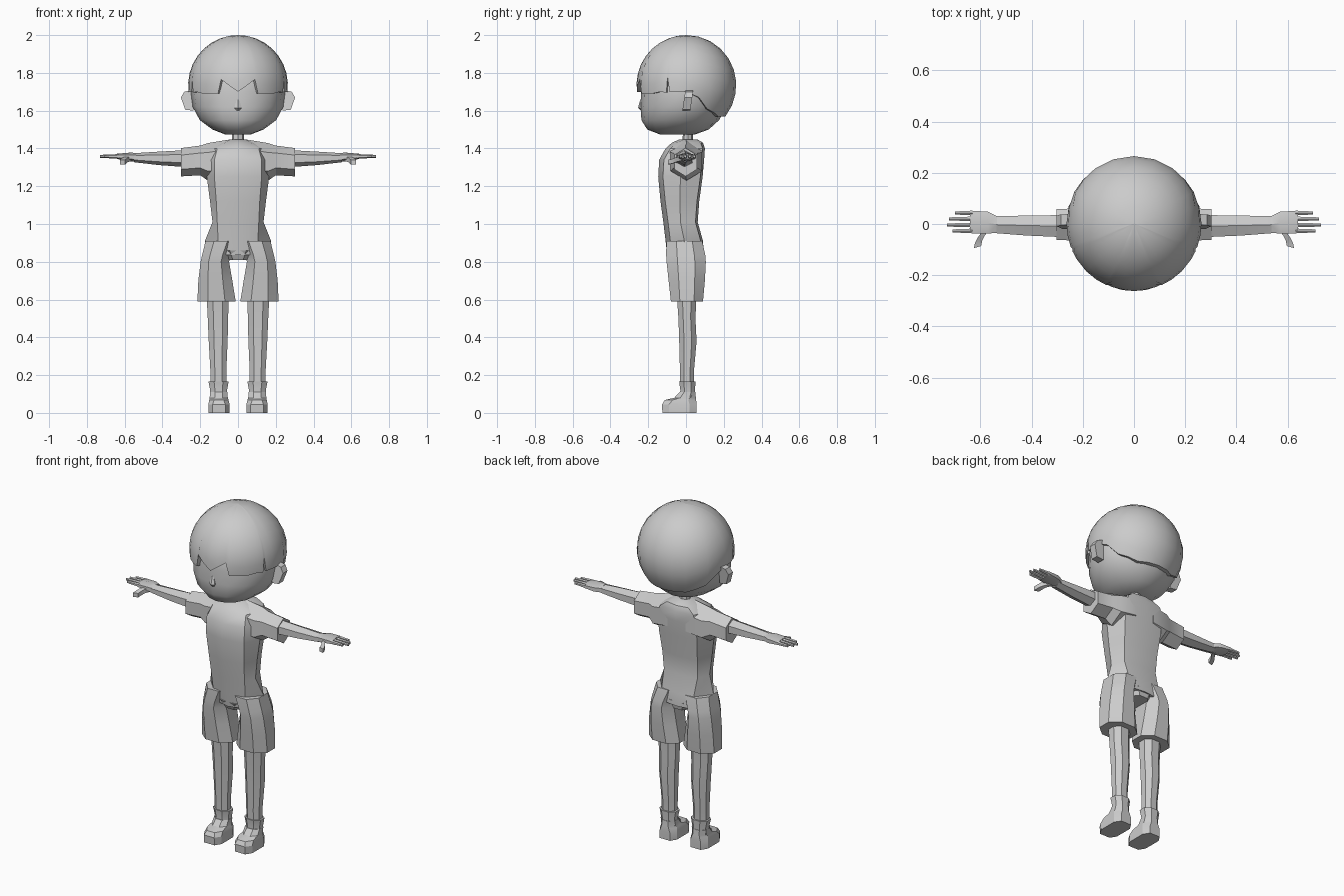
import bpy, bmesh, math
from math import sin, cos, radians, pi

if "Cube" in bpy.data.objects:
    bpy.data.objects.remove(bpy.data.objects["Cube"])

grey = bpy.data.materials.new("light grey")
grey.diffuse_color = (0.6, 0.6, 0.6, 1)
grey.use_nodes = True
grey.node_tree.nodes["Principled BSDF"].inputs["Base Color"].default_value = grey.diffuse_color


def loft(name, rings, mirror=False, caps=True, closed=True, angle=30):
    """Skin a list of point rings, optionally mirrored across x = 0."""
    bm = bmesh.new()
    vr = [[bm.verts.new(p) for p in r] for r in rings]
    n = len(vr[0])
    for a, b in zip(vr, vr[1:]):
        for i in range(n if closed else n - 1):
            j = (i + 1) % n
            bm.faces.new((a[i], a[j], b[j], b[i]))
    if caps:
        bm.faces.new(vr[0])
        bm.faces.new(vr[-1])
    bmesh.ops.remove_doubles(bm, verts=bm.verts, dist=0.0005)
    bmesh.ops.recalc_face_normals(bm, faces=bm.faces)
    me = bpy.data.meshes.new(name)
    bm.to_mesh(me)
    bm.free()
    me.materials.append(grey)
    ob = bpy.data.objects.new(name, me)
    bpy.context.collection.objects.link(ob)
    if mirror:
        ob.modifiers.new("mirror", 'MIRROR').merge_threshold = 0.001
    bpy.ops.object.select_all(action='DESELECT')
    ob.select_set(True)
    bpy.context.view_layer.objects.active = ob
    bpy.ops.object.shade_smooth_by_angle(angle=radians(angle))
    return ob


def oval(z, rx, yf, yb, n=16, cx=0):
    """Horizontal ring between front yf and back yb."""
    cy, ry = (yf + yb) / 2, (yb - yf) / 2
    return [(cx + rx * sin(2 * pi * i / n), cy - ry * cos(2 * pi * i / n), z) for i in range(n)]


def body_ring(z, w, a, yf, yb):
    """Eight-sided trunk ring: half width w, front panel half width a."""
    ym = (yf + yb) / 2
    return [(0, yf, z), (a, yf + 0.025, z), (w, ym, z), (a, yb - 0.012, z),
            (0, yb, z), (-a, yb - 0.012, z), (-w, ym, z), (-a, yf + 0.025, z)]


def leg_ring(z, x0, x1, yf, yb, c=0.28):
    """Chamfered box ring from x0 to x1."""
    cx, cy = (x1 - x0) * c, (yb - yf) * c
    return [(x0 + cx, yf, z), (x1 - cx, yf, z), (x1, yf + cy, z), (x1, yb - cy, z),
            (x1 - cx, yb, z), (x0 + cx, yb, z), (x0, yb - cy, z), (x0, yf + cy, z)]


def arm_ring(x, y0, y1, z0, z1, c=0.25):
    """Hexagonal ring across the arm, with points at top and bottom."""
    ym, h = (y0 + y1) / 2, (z1 - z0) * c
    return [(x, ym, z0), (x, y1, z0 + h), (x, y1, z1 - h), (x, ym, z1), (x, y0, z1 - h), (x, y0, z0 + h)]


# Head below the hair
loft("head", [oval(*s) for s in [
    (1.475, .07, -.14, .05), (1.50, .135, -.205, .12), (1.55, .202, -.236, .175),
    (1.62, .24, -.241, .213), (1.70, .25, -.238, .225), (1.80, .24, -.23, .22),
    (1.88, .17, -.17, .17)]], angle=50)
loft("nose", [oval(1.598, .008, -.238, -.225, 6), oval(1.615, .022, -.254, -.22, 6),
              oval(1.66, .008, -.242, -.22, 6)])

# Hair dome with a jagged fringe and a sloping nape
hairline = [(0, 1.70), (20, 1.765), (24, 1.69), (45, 1.69), (58, 1.70), (66, 1.695), (67.5, 1.78),
            (70, 1.70), (90, 1.70), (105, 1.67), (118, 1.61), (145, 1.57), (180, 1.57)]
columns = [0, 10, 20, 24, 34, 45, 58, 66, 67.5, 70, 80, 90, 105, 118, 131, 145, 162, 180]


def line_z(t):
    for (t0, z0), (t1, z1) in zip(hairline, hairline[1:]):
        if t <= t1:
            return z0 + (z1 - z0) * (t - t0) / (t1 - t0)


def hair_point(t, phi, k=1.0):
    r, a = 0.264 * k * cos(phi), radians(t)
    return (r * sin(a), 0.002 - r * cos(a), 1.735 + 0.265 * sin(phi))


rows = 9
strands = []
for t in columns:
    end = math.asin((line_z(t) - 1.735) / 0.265)
    phis = [pi / 2 + (end - pi / 2) * i / rows for i in range(rows + 1)]
    strands.append([hair_point(t, p) for p in phis] + [hair_point(t, end, 0.88)])
loft("hair", strands, mirror=True, caps=False, closed=False, angle=40)

# Ears
ear = [(.235, 1.60), (.28, 1.605), (.302, 1.67), (.285, 1.70), (.245, 1.71)]
loft("ear", [[(x, y + (z - 1.65) * .15, z) for x, z in ear] for y in (-.012, .03)], mirror=True)

# Neck and trunk
loft("neck", [oval(1.40, .035, -.02, .04, 8), oval(1.52, .03, -.015, .035, 8)])
loft("trunk", [body_ring(*s) for s in [
    (.835, .15, .09, -.10, .095), (.91, .175, .105, -.108, .09), (1.01, .135, .11, -.12, .062),
    (1.12, .148, .115, -.135, .07), (1.25, .165, .125, -.147, .088), (1.34, .17, .125, -.142, .096),
    (1.40, .15, .11, -.108, .10), (1.43, .09, .07, -.075, .09), (1.448, .045, .035, -.035, .06)]])

# Sleeves
loft("sleeve", [arm_ring(*s) for s in [
    (.06, -.09, .09, 1.24, 1.445), (.16, -.08, .085, 1.23, 1.428),
    (.20, -.066, .062, 1.258, 1.415), (.302, -.062, .058, 1.252, 1.402)]], mirror=True)

# Shorts
loft("shorts_leg", [leg_ring(*s) for s in [
    (.59, .012, .215, -.08, .09), (.70, .03, .21, -.092, .10), (.80, .047, .198, -.103, .105),
    (.835, .04, .19, -.105, .102), (.91, .01, .172, -.104, .086)]], mirror=True)
loft("crotch", [leg_ring(.81, -.062, .062, -.075, .08), leg_ring(.86, -.1, .1, -.1, .09)])

# Bare legs, socks and shoes
loft("leg", [leg_ring(*s) for s in [
    (.13, .062, .146, -.03, .042), (.22, .062, .146, -.032, .042), (.38, .055, .155, -.036, .056),
    (.50, .052, .16, -.04, .05), (.64, .05, .167, -.05, .056)]], mirror=True)
loft("sock", [leg_ring(*s) for s in [
    (.08, .057, .147, -.034, .048), (.12, .058, .147, -.03, .048), (.165, .05, .156, -.036, .05)]],
    mirror=True)
loft("shoe", [leg_ring(*s) for s in [
    (0, .045, .157, -.125, .055, .2), (.045, .045, .157, -.127, .055, .2),
    (.068, .05, .152, -.112, .054, .25), (.08, .054, .15, -.062, .052), (.11, .056, .148, -.034, .05)]],
    mirror=True)

# Arms, palms and fingers
loft("arm", [arm_ring(*s) for s in [
    (.26, -.052, .035, 1.30, 1.392), (.42, -.045, .033, 1.312, 1.383), (.55, -.035, .03, 1.327, 1.375)]],
    mirror=True)
loft("palm", [arm_ring(*s) for s in [
    (.535, -.033, .03, 1.33, 1.376), (.57, -.038, .048, 1.332, 1.378), (.64, -.036, .052, 1.344, 1.372)]],
    mirror=True)
for name, y, tip in [("index_finger", -.027, .708), ("middle_finger", -.004, .73),
                     ("ring_finger", .02, .722), ("little_finger", .043, .70)]:
    loft(name, [arm_ring(.63, y - .009, y + .009, 1.346, 1.37),
                arm_ring(tip, y - .006, y + .006, 1.35, 1.366)], mirror=True)
loft("thumb", [[(x - .014, y + .004, z), (x + .014, y - .004, z), (x + .014, y - .004, z + .024),
                (x - .014, y + .004, z + .024)] for x, y, z in
               [(.575, -.02, 1.335), (.597, -.05, 1.328), (.607, -.07, 1.32), (.611, -.09, 1.316)]], mirror=True)
